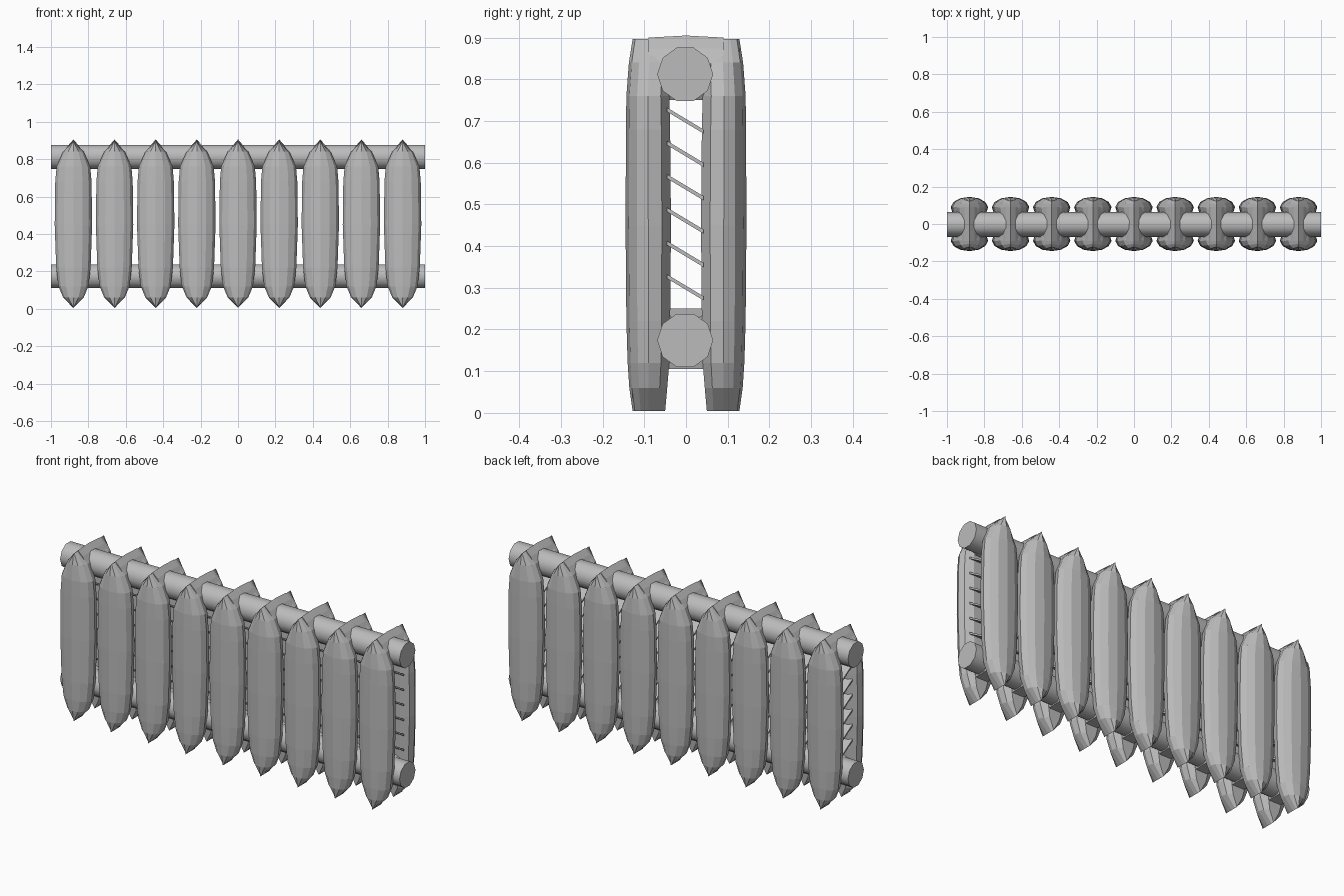
import bpy, bmesh, math
from mathutils import Vector

cube = bpy.data.objects.get("Cube")
if cube:
    bpy.data.objects.remove(cube, do_unlink=True)

iron = bpy.data.materials.new("grey_iron")
iron.use_nodes = True
COLOUR = (0.5, 0.5, 0.5, 1)
iron.diffuse_color = COLOUR
iron.node_tree.nodes["Principled BSDF"].inputs["Base Color"].default_value = COLOUR


def loft(rings):
    """Mesh skinned over equal-length rings, closed at both ends."""
    bm = bmesh.new()
    loops = [[bm.verts.new(p) for p in ring] for ring in rings]
    n = len(loops[0])
    for low, high in zip(loops, loops[1:]):
        for i in range(n):
            j = (i + 1) % n
            bm.faces.new((low[i], low[j], high[j], high[i]))
    bm.faces.new(loops[0][::-1])
    bm.faces.new(loops[-1])
    bmesh.ops.remove_doubles(bm, verts=bm.verts, dist=0.0005)
    bmesh.ops.recalc_face_normals(bm, faces=bm.faces)
    mesh = bpy.data.meshes.new("part")
    bm.to_mesh(mesh)
    bm.free()
    mesh.materials.append(iron)
    return mesh


def place(name, mesh, loc=(0, 0, 0), turn=0, smooth=0):
    ob = bpy.data.objects.new(name, mesh)
    bpy.context.collection.objects.link(ob)
    ob.location = loc
    ob.rotation_euler.z = turn
    if smooth:
        bpy.ops.object.select_all(action="DESELECT")
        ob.select_set(True)
        bpy.context.view_layer.objects.active = ob
        bpy.ops.object.shade_smooth_by_angle(angle=math.radians(smooth))
    return ob


# Column: a ridged lens section, tapering to a chisel edge at both ends
half = [(0.5, 0), (0.9, 0.2), (1, 0.5), (0.85, 0.75), (0.5, 0.93)]
section = half + [(0, 1)] + [(-u, v) for u, v in reversed(half)]
# height, half width, inner depth, outer depth
levels = [(0.004, 0, 0.05, 0.128), (0.06, 0.055, 0.045, 0.136),
          (0.12, 0.08, 0.04, 0.14), (0.22, 0.092, 0.038, 0.143),
          (0.45, 0.1, 0.036, 0.145), (0.68, 0.097, 0.038, 0.144),
          (0.76, 0.09, 0.04, 0.143), (0.84, 0.055, 0.04, 0.137),
          (0.897, 0, 0.04, 0.128)]
column = loft([[(u * w, a + v * (b - a), z) for u, v in section]
               for z, w, a, b in levels])


# Bridges: profiles in x and z, carried from the back column to the front one
def bridge(profile, rise):
    outline = profile + [(-x, z) for x, z in reversed(profile) if x > 0]
    return loft([[(x, y, z + (rise if abs(y) < 0.05 and x == 0 else 0))
                  for x, z in outline] for y in (-0.09, 0, 0.09)])


top_bridge = bridge([(0, 0.9), (0.027, 0.874), (0.05, 0.84),
                     (0.058, 0.78), (0.04, 0.75)], 0.005)
low_bridge = bridge([(0, 0.25), (0.045, 0.23), (0.055, 0.17), (0.035, 0.105)], 0)

# Slat: thin tilted plate, higher towards the front
slat = loft([[(x, y, -0.6 * y + dz) for x, y in
              ((-0.07, -0.045), (0.07, -0.045), (0.07, 0.042), (-0.07, 0.042))]
             for dz in (-0.005, 0.005)])

# Nine repeated sections
for i in range(9):
    x = (i - 4) * 0.22
    place(f"back_column_{i + 1}", column, (x, 0, 0))
    place(f"front_column_{i + 1}", column, (x, 0, 0), math.pi)
    place(f"top_bridge_{i + 1}", top_bridge, (x, 0, 0))
    place(f"low_bridge_{i + 1}", low_bridge, (x, 0, 0))
    for k in range(6):
        place(f"slat_{i + 1}_{k + 1}", slat, (x, 0, 0.3 + 0.08 * k))

# Pipes through all sections
SIDES = 10
for name, z in (("top_pipe", 0.812), ("low_pipe", 0.174)):
    rings = []
    for x in (-1, 1):
        angles = [2 * math.pi * s / SIDES for s in range(SIDES)]
        rings.append([Vector((x, 0.067 * math.cos(a), 0.067 * math.sin(a)))
                      for a in angles])
    place(name, loft(rings), (0, -0.002, z), smooth=40)
